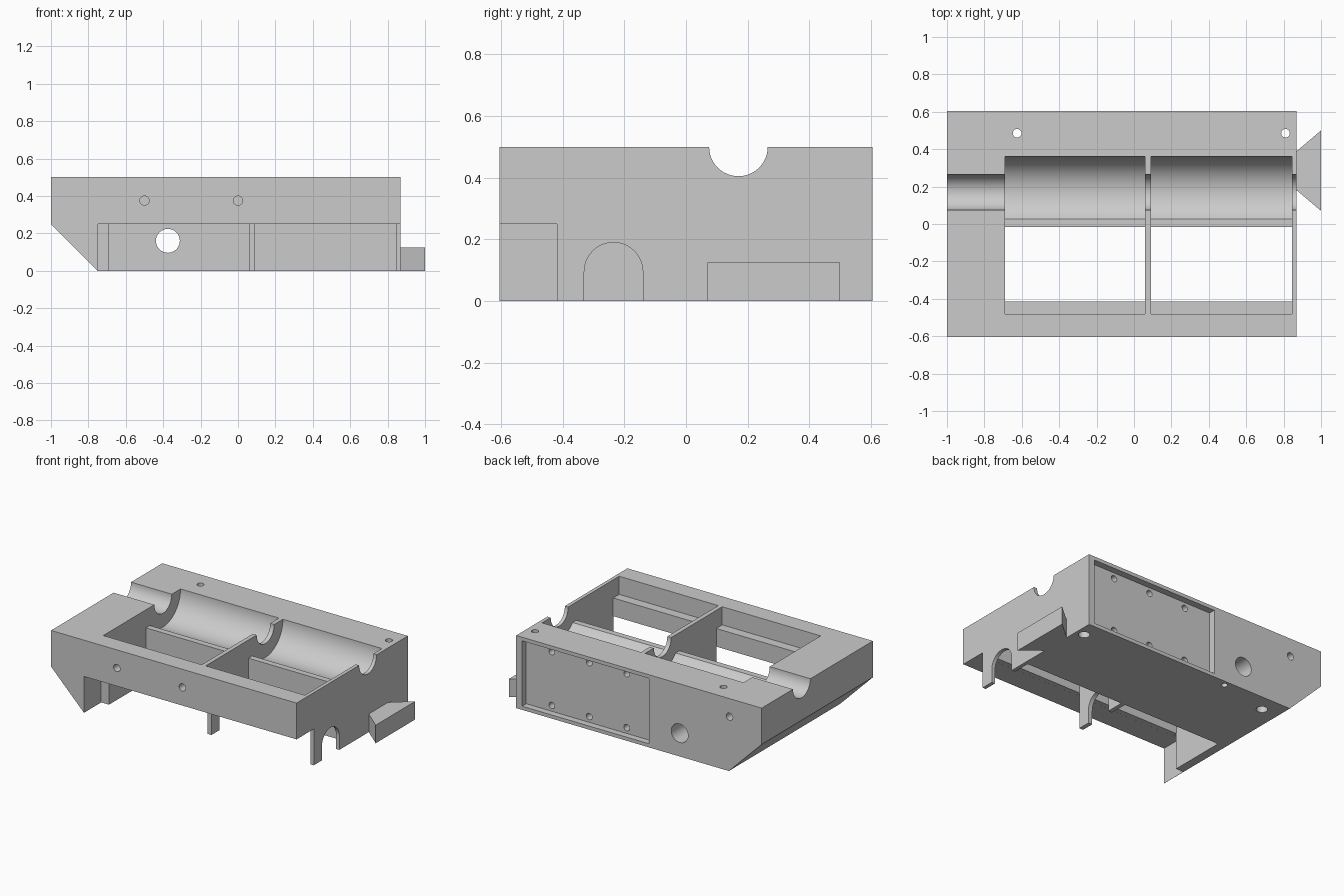
import bpy
import bmesh
import math

cube = bpy.data.objects.get("Cube")
if cube:
    bpy.data.objects.remove(cube, do_unlink=True)

grey = bpy.data.materials.new("plain grey")
grey.use_nodes = True
COLOUR = (0.6, 0.6, 0.6, 1)
grey.diffuse_color = COLOUR
for node in grey.node_tree.nodes:
    if node.type == "BSDF_PRINCIPLED":
        node.inputs["Base Color"].default_value = COLOUR


def prism(name, points, axis, start, end):
    """Extrude a flat outline along an axis between two positions."""
    place = {"x": lambda u, v: (start, u, v),
             "y": lambda u, v: (u, start, v),
             "z": lambda u, v: (u, v, start)}[axis]
    step = [end - start if a == axis else 0 for a in "xyz"]
    bm = bmesh.new()
    face = bm.faces.new([bm.verts.new(place(u, v)) for u, v in points])
    new = bmesh.ops.extrude_face_region(bm, geom=[face])["geom"]
    bmesh.ops.translate(bm, vec=step, verts=[g for g in new if isinstance(g, bmesh.types.BMVert)])
    bmesh.ops.recalc_face_normals(bm, faces=bm.faces)
    mesh = bpy.data.meshes.new(name)
    bm.to_mesh(mesh)
    bm.free()
    mesh.materials.append(grey)
    obj = bpy.data.objects.new(name, mesh)
    bpy.context.collection.objects.link(obj)
    return obj


def arc(cu, cv, r, a0, a1, n):
    return [(cu + r * math.cos(a0 + (a1 - a0) * i / n),
             cv + r * math.sin(a0 + (a1 - a0) * i / n)) for i in range(n + 1)]


def circle(cu, cv, r, n=32):
    return arc(cu, cv, r, 0, 2 * math.pi, n)[:-1]


def rect(u0, u1, v0, v1):
    return [(u0, v0), (u1, v0), (u1, v1), (u0, v1)]


def cut(points, axis, start, end):
    """Subtract a prism from the body."""
    cutter = prism("cutter", points, axis, start, end)
    cutter.hide_render = True
    bpy.context.view_layer.objects.active = body
    mod = body.modifiers.new("cut", "BOOLEAN")
    mod.operation = "DIFFERENCE"
    mod.solver = "EXACT"
    mod.object = cutter
    bpy.ops.object.modifier_apply(modifier=mod.name)
    bpy.data.objects.remove(cutter, do_unlink=True)


HALF, TOP, END = 0.605, 0.5, 0.87
SHAFT_Y, BAY_R, LEDGE = 0.17, 0.19, 0.375

# Main block with the sloped end
body = prism("body", [(-1, TOP), (-1, 0.25), (-0.75, 0), (END, 0), (END, TOP)], "y", -HALF, HALF)

# Two bays: open floor, stepped ledges and a round trough at the back
dip = math.asin((TOP - LEDGE) / BAY_R)
bay = [(-0.45, -0.1), (-0.015, -0.1), (-0.015, LEDGE)]
bay += arc(SHAFT_Y, TOP, BAY_R, math.pi + dip, 2 * math.pi, 40)
bay += [(SHAFT_Y + BAY_R, 0.6), (-0.48, 0.6), (-0.48, LEDGE),
        (-0.415, LEDGE), (-0.415, 0.2503), (-0.45, 0.2503)]
for x0, x1 in ((-0.69, 0.06), (0.09, 0.845)):
    cut(bay, "x", x0, x1)

# Undercut along the front
cut(rect(-0.8, -0.418, -0.1, 0.25), "x", -0.749, 1.1)

# Shaft groove along the whole length
cut(circle(SHAFT_Y, TOP, 0.095, 48), "x", -1.2, 1.2)

# Arches through the divider and end wall
arch = arc(-0.235, 0.095, 0.095, 0, math.pi, 32) + [(-0.33, -0.1), (-0.14, -0.1)]
cut(arch, "x", -0.2, 1.1)

# Recessed panel on the back with six bolt holes
RECESS = 0.56
cut(rect(-0.14, 0.825, 0.025, 0.475), "y", RECESS, 0.8)
for x in (0.06, 0.345, 0.63):
    for z in (0.065, 0.435):
        cut(circle(x, z, 0.022, 24), "y", RECESS - 0.08, 0.7)

# Cable hole through the back wall, and a blind hole beside it
cut(circle(-0.375, 0.16, 0.064), "y", -0.2, 0.8)
cut(circle(-0.755, LEDGE, 0.025, 24), "y", 0.5, 0.8)

# Blind holes in the front bar
for x in (-0.5, 0):
    cut(circle(x, LEDGE, 0.025, 24), "y", -0.8, -0.51)

# Vertical bolt holes, wider underneath
for x in (-0.625, 0.81):
    cut(circle(x, 0.485, 0.023, 24), "z", -0.2, 0.7)
    cut(circle(x, 0.485, 0.036, 24), "z", -0.2, 0.1)

# Small blind hole underneath
cut(circle(-0.255, 0.565, 0.02, 24), "z", -0.2, 0.1)

# Dovetail tongue on the end
tongue = prism("dovetail_tongue", [(END, 0.18), (1, 0.07), (1, 0.5), (END, 0.39)], "z", 0, 0.125)

# Smooth round surfaces, keep edges crisp
bpy.ops.object.select_all(action="DESELECT")
body.select_set(True)
bpy.context.view_layer.objects.active = body
bpy.ops.object.shade_smooth_by_angle(angle=math.radians(30))
